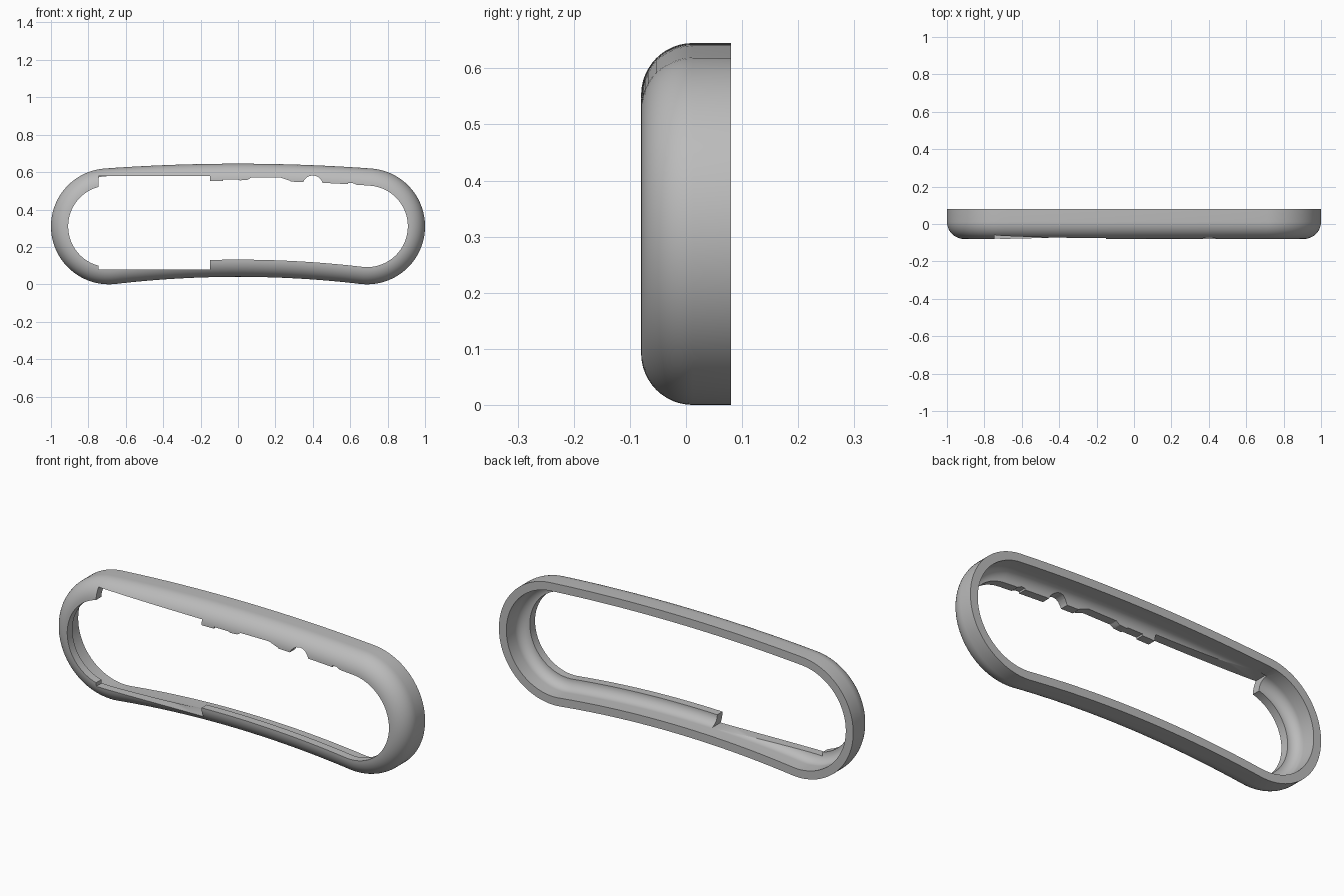
import bpy, bmesh, math

cube = bpy.data.objects.get("Cube")
if cube:
    bpy.data.objects.remove(cube, do_unlink=True)

grey = bpy.data.materials.new("neutral grey")
grey.use_nodes = True
COLOUR = (0.5, 0.5, 0.5, 1)
grey.diffuse_color = COLOUR
grey.node_tree.nodes["Principled BSDF"].inputs["Base Color"].default_value = COLOUR

END_X, END_Z, END_R = 0.69, 0.31, 0.31   # rounded ends
TOP_R, TOP_Z = 9.84, 0.645               # crowned top edge
LOW_R, LOW_Z = 5.66, 0.04                # arched bottom edge
BACK, BEND, FRONT = 0.08, 0.012, -0.08
LIP = BEND - FRONT
WALL = 0.042


def outline(inset):
    """Closed outline moved inward by inset, counter-clockwise in x, z."""
    a_top = math.asin(END_X / (TOP_R - END_R))
    a_low = math.asin(END_X / (LOW_R + END_R))
    up = math.pi / 2

    def arc(cx, cz, r, start, end, steps):
        angles = [start + (end - start) * i / steps for i in range(steps)]
        return [(cx + r * math.cos(a), cz + r * math.sin(a)) for a in angles]

    r = END_R - inset
    return (arc(END_X, END_Z, r, -up - a_low, up - a_top, 48)
            + arc(0, TOP_Z - TOP_R, TOP_R - inset, up - a_top, up + a_top, 32)
            + arc(-END_X, END_Z, r, up + a_top, 3 * up + a_low, 48)
            + arc(0, LOW_Z - LOW_R, LOW_R + inset, up + a_low, up - a_low, 32))


def make_object(name, bm):
    bmesh.ops.recalc_face_normals(bm, faces=bm.faces)
    mesh = bpy.data.meshes.new(name)
    bm.to_mesh(mesh)
    bm.free()
    mesh.materials.append(grey)
    obj = bpy.data.objects.new(name, mesh)
    bpy.context.collection.objects.link(obj)
    return obj


def prism(name, points, y0, y1):
    """Extrude an x, z polygon along y."""
    bm = bmesh.new()
    face = bm.faces.new([bm.verts.new((x, y0, z)) for x, z in points])
    new = bmesh.ops.extrude_face_region(bm, geom=[face])["geom"]
    bmesh.ops.translate(bm, vec=(0, y1 - y0, 0),
                        verts=[v for v in new if isinstance(v, bmesh.types.BMVert)])
    return make_object(name, bm)


# Wall section as inset and depth: straight wall curling into a front lip
STEPS = 12
turns = [i * math.pi / 2 / STEPS for i in range(STEPS + 1)]


def curl(radius):
    return [(LIP - radius * math.cos(t), BEND - radius * math.sin(t)) for t in turns]


section = [(0, BACK)] + curl(LIP) + curl(LIP - WALL)[::-1] + [(WALL, BACK)]

# Bezel ring
bm = bmesh.new()
loops = [[bm.verts.new((x, y, z)) for x, z in outline(inset)] for inset, y in section]
for a, b in zip(loops, loops[1:] + loops[:1]):
    for i in range(len(a)):
        j = (i + 1) % len(a)
        bm.faces.new((a[i], a[j], b[j], b[i]))
bezel = make_object("bezel", bm)

# Openings in the lip: wide window, shallow relief and small scallops
window = [(-0.745, 0.08), (-0.15, 0.08), (-0.15, 0.58), (-0.745, 0.58)]
relief = [(-0.09, 0.5), (-0.08, 0.561), (0, 0.561), (0.01, 0.556), (0.05, 0.558),
          (0.07, 0.57), (0.23, 0.57), (0.28, 0.553), (0.3, 0.5)]
scallop = [(0.4 + 0.055 * math.cos(i * math.pi / 10),
            0.527 + 0.055 * math.sin(i * math.pi / 10)) for i in range(20)]
small_notch = [(0.58, 0.5), (0.59, 0.543), (0.61, 0.543), (0.63, 0.534), (0.64, 0.5)]
cutters = [("window_cutter", window, BEND), ("relief_cutter", relief, BEND),
           ("scallop_cutter", scallop, BEND), ("notch_cutter", small_notch, BEND)]

bpy.ops.object.select_all(action='DESELECT')
bpy.context.view_layer.objects.active = bezel
bezel.select_set(True)
for name, points, depth in cutters:
    cutter = prism(name, points, FRONT - 0.05, depth)
    cutter.hide_render = True
    mod = bezel.modifiers.new(name, 'BOOLEAN')
    mod.operation = 'DIFFERENCE'
    mod.solver = 'EXACT'
    mod.object = cutter
    bpy.ops.object.modifier_apply(modifier=name)
    bpy.data.objects.remove(cutter, do_unlink=True)

bpy.ops.object.shade_smooth_by_angle(angle=math.radians(30))
